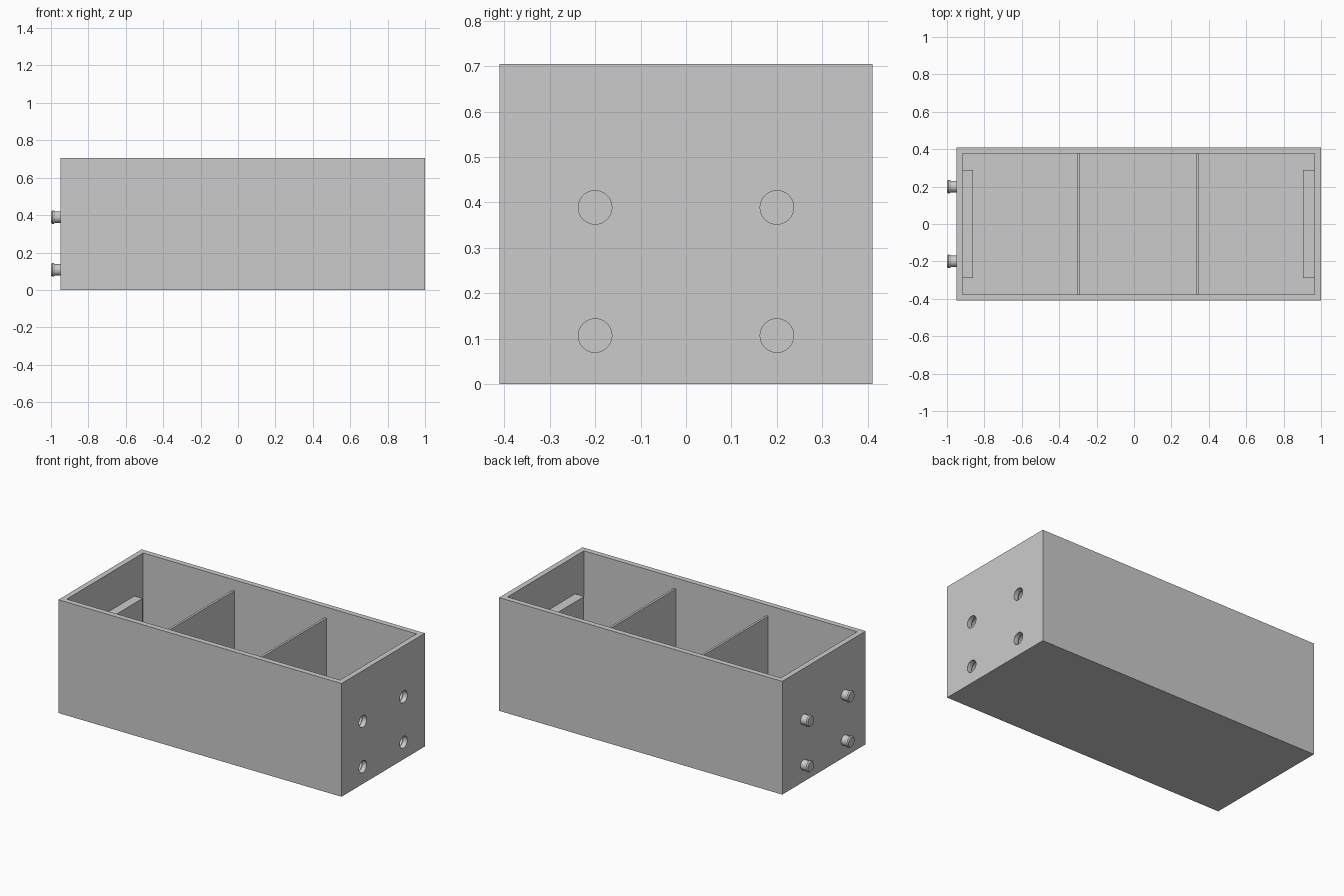
import bpy
import bmesh
import math

cube = bpy.data.objects.get("Cube")
if cube:
    bpy.data.objects.remove(cube, do_unlink=True)

grey = bpy.data.materials.new("plain grey")
grey.use_nodes = True
colour = (0.6, 0.6, 0.6, 1)
grey.diffuse_color = colour
grey.node_tree.nodes["Principled BSDF"].inputs["Base Color"].default_value = colour


def add_object(name, bm):
    bmesh.ops.recalc_face_normals(bm, faces=bm.faces)
    mesh = bpy.data.meshes.new(name)
    bm.to_mesh(mesh)
    bm.free()
    mesh.materials.append(grey)
    obj = bpy.data.objects.new(name, mesh)
    bpy.context.collection.objects.link(obj)
    return obj


def box(name, low, high):
    bm = bmesh.new()
    bmesh.ops.create_cube(bm, size=1)
    for v in bm.verts:
        v.co = [a + (b - a) * (c + 0.5) for a, b, c in zip(low, high, v.co)]
    return add_object(name, bm)


def lathe_x(name, profile, y, z, sides=32):
    """Closed solid of revolution around the x direction from (x, radius) pairs."""
    bm = bmesh.new()
    rings = []
    for x, r in profile:
        angles = [2 * math.pi * i / sides for i in range(sides)]
        rings.append([bm.verts.new((x, y + r * math.cos(a), z + r * math.sin(a)))
                      for a in angles])
    for a, b in zip(rings, rings[1:]):
        for i in range(sides):
            j = (i + 1) % sides
            bm.faces.new((a[i], a[j], b[j], b[i]))
    bm.faces.new(rings[0])
    bm.faces.new(rings[-1])
    return add_object(name, bm)


def select_only(obj):
    bpy.ops.object.select_all(action="DESELECT")
    obj.select_set(True)
    bpy.context.view_layer.objects.active = obj


def smooth(obj):
    select_only(obj)
    bpy.ops.object.shade_smooth_by_angle(angle=math.radians(25))


def cut(target, cutter):
    select_only(target)
    mod = target.modifiers.new("cut", "BOOLEAN")
    mod.operation = "DIFFERENCE"
    mod.solver = "EXACT"
    mod.object = cutter
    bpy.ops.object.modifier_apply(modifier=mod.name)


LEFT, RIGHT, DEPTH, HEIGHT = -0.95, 1.0, 0.41, 0.705
WALL = 0.034
IN_L, IN_R, IN_Y = LEFT + WALL, RIGHT - WALL, DEPTH - WALL

# Open tray
tray = box("tray", (LEFT, -DEPTH, 0), (RIGHT, DEPTH, HEIGHT))
cavity = box("cavity_cutter", (IN_L, -IN_Y, WALL), (IN_R, IN_Y, HEIGHT + 0.1))
cavity.hide_render = True
cut(tray, cavity)
bpy.data.objects.remove(cavity, do_unlink=True)

# Thin dividers
for name, x in (("divider_a", -0.295), ("divider_b", 0.34)):
    box(name, (x - 0.007, -IN_Y, WALL), (x + 0.007, IN_Y, 0.637))

# Thickened blocks behind the connectors
box("peg_block", (IN_L, -0.29, WALL), (-0.86, 0.29, 0.47))
socket_block = box("socket_block", (0.904, -0.29, WALL), (IN_R, 0.29, 0.47))

# Snap pegs on one end, matching sockets in the other
peg_profile = [(LEFT, 0.031), (-0.978, 0.031), (-0.986, 0.036), (-0.993, 0.036), (-1.0, 0.03)]
socket_profile = [(RIGHT + 0.02, 0.037), (0.972, 0.037), (0.965, 0.042), (0.945, 0.042)]
for y in (-0.2, 0.2):
    for z in (0.107, 0.389):
        smooth(lathe_x("snap_peg", peg_profile, y, z))
        cutter = lathe_x("socket_cutter", socket_profile, y, z)
        cutter.hide_render = True
        cut(tray, cutter)
        cut(socket_block, cutter)
        bpy.data.objects.remove(cutter, do_unlink=True)
smooth(tray)
smooth(socket_block)
